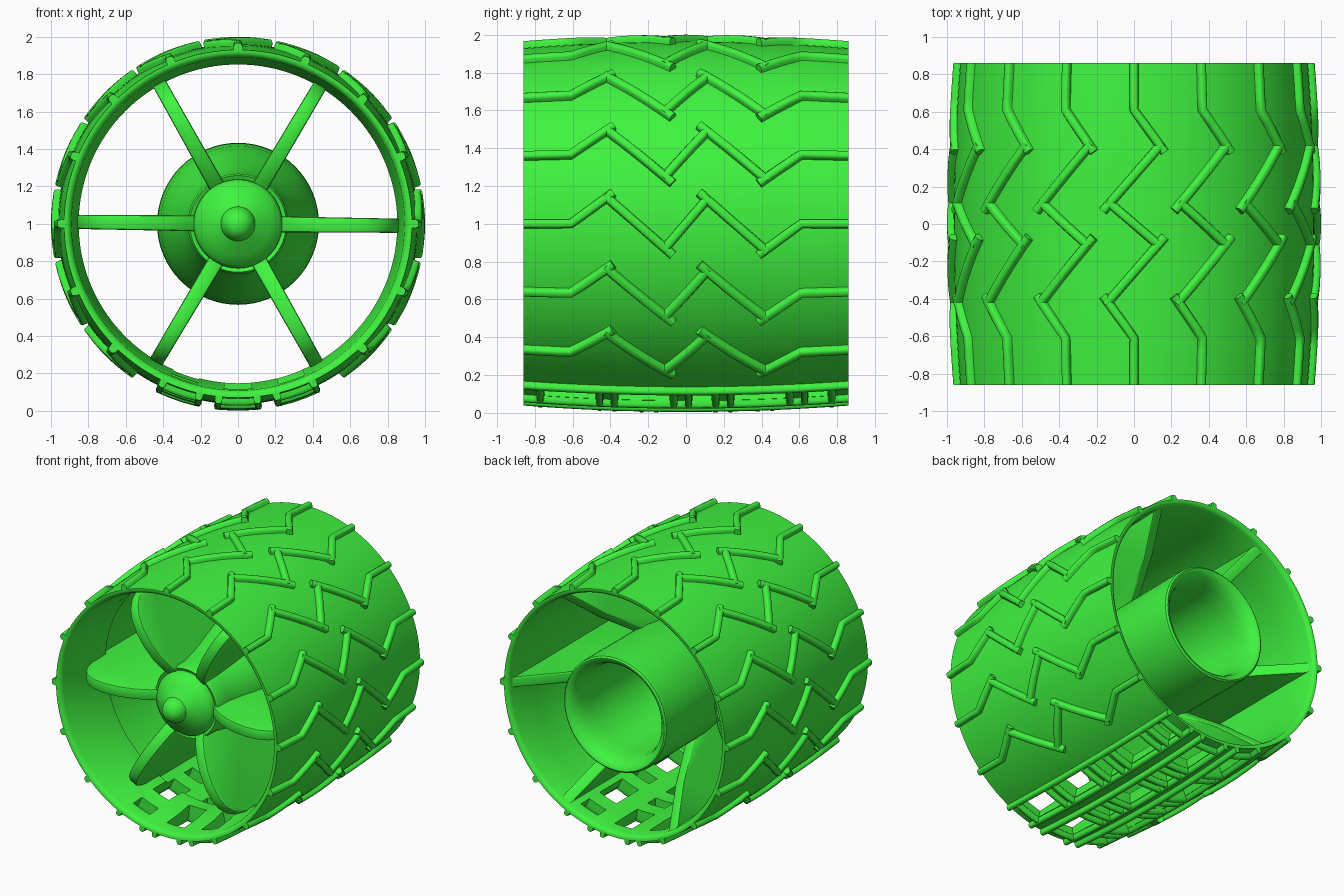
import bpy, bmesh
from math import sin, cos, pi, radians, hypot

if "Cube" in bpy.data.objects:
    bpy.data.objects.remove(bpy.data.objects["Cube"])

HALF = 0.86          # half width of the wheel along y
TREAD = 0.036        # tread height above the drum skin
green = bpy.data.materials.new("green")
green.diffuse_color = (0.05, 0.9, 0.05, 1)
green.use_nodes = True
green.node_tree.nodes["Principled BSDF"].inputs["Base Color"].default_value = green.diffuse_color


def crown(y):
    return 0.964 - 0.034 * (y / HALF) ** 2


def polar(r, a, y):
    return (r * cos(a), y, 1 + r * sin(a))


def finish(bm, name, angle=35):
    bmesh.ops.remove_doubles(bm, verts=bm.verts, dist=1e-5)
    bmesh.ops.recalc_face_normals(bm, faces=bm.faces)
    me = bpy.data.meshes.new(name)
    bm.to_mesh(me)
    bm.free()
    ob = bpy.data.objects.new(name, me)
    me.materials.append(green)
    bpy.context.collection.objects.link(ob)
    smooth(ob, angle)
    return ob


def smooth(ob, angle=35):
    bpy.ops.object.select_all(action='DESELECT')
    ob.select_set(True)
    bpy.context.view_layer.objects.active = ob
    bpy.ops.object.shade_smooth_by_angle(angle=radians(angle))


def lathe(name, profile, n, closed):
    """Revolve (radius, y) points round the axle."""
    bm = bmesh.new()
    rings = [[bm.verts.new(polar(r, 2 * pi * i / n, y)) for i in range(n)] for r, y in profile]
    pairs = list(zip(rings, rings[1:]))
    if closed:
        pairs.append((rings[-1], rings[0]))
    for p, q in pairs:
        for i in range(n):
            j = (i + 1) % n
            bm.faces.new((p[i], p[j], q[j], q[i]))
    return finish(bm, name)


SECTION = [(-1, -0.012), (-0.95, 0.5), (-0.75, 0.85), (-0.4, 1),
           (0.4, 1), (0.75, 0.85), (0.95, 0.5), (1, -0.012)]


def bar(bm, pts, phi, w):
    """Raised strip along (y, arc offset) points, hugging the crowned drum."""
    path = []
    for (y0, s0), (y1, s1) in zip(pts, pts[1:]):
        n = max(2, int(hypot(y1 - y0, s1 - s0) / 0.06))
        path += [(y0 + (y1 - y0) * i / n, s0 + (s1 - s0) * i / n) for i in range(n)]
    path.append(pts[-1])
    rings = []
    for i, (y, s) in enumerate(path):
        a, b = path[max(i - 1, 0)], path[min(i + 1, len(path) - 1)]
        dy, ds = b[0] - a[0], b[1] - a[1]
        d = hypot(dy, ds)
        ring = []
        for u, h in SECTION:
            yy = max(-HALF, min(HALF, y - u * w / 2 * ds / d))
            ss = s + u * w / 2 * dy / d
            r = crown(yy) + (h * TREAD if h > 0 else h)
            ring.append(bm.verts.new(polar(r, phi + ss / 0.97, yy)))
        rings.append(ring)
    m = len(SECTION)
    for p, q in zip(rings, rings[1:]):
        for i in range(m):
            j = (i + 1) % m
            bm.faces.new((p[i], p[j], q[j], q[i]))
    bm.faces.new(rings[0])
    bm.faces.new(rings[-1])


# drum: crowned skin with rounded lips and a stiffening ring near the front
outer = [(crown(y), y) for y in [-HALF + 2 * HALF * i / 16 for i in range(17)]]
inner = [(0.915, 0.86), (0.9, 0.85), (0.892, 0.83), (0.885, 0.6), (0.885, -0.34), (0.856, -0.37),
         (0.852, -0.5), (0.872, -0.6), (0.89, -0.83), (0.9, -0.85), (0.915, -0.86)]
drum = lathe("drum", outer + inner, 128, True)

# slots: three rows of openings along the bottom of the drum
S, L = 0.1, 0.27
rows = {-19: [S, L, S, L, L], 0: [L, S, L, S, L], 19: [L, L, S, L, S]}
bm = bmesh.new()
tread = bmesh.new()
for deg, lens in rows.items():
    phi = radians(270 + deg)
    gap = (2 * HALF - 0.1 - sum(lens)) / len(lens)
    y = -HALF + 0.05 + gap / 2
    for ln in lens:
        corners = []
        for yy in (y, y + ln):
            for r, k in ((0.8, -1), (0.8, 1), (1.1, 1), (1.1, -1)):
                corners.append(bm.verts.new(polar(r, phi + k * radians(4.8), yy)))
        a, b = corners[:4], corners[4:]
        bm.faces.new(a)
        bm.faces.new(b)
        for i in range(4):
            j = (i + 1) % 4
            bm.faces.new((a[i], a[j], b[j], b[i]))
        # cross ribs at both ends of each opening
        for yy in (y - 0.022, y + ln + 0.022):
            bar(tread, [(yy, -0.1), (yy, 0.1)], phi, 0.04)
        y += ln + gap
    # rails on either side of the row
    for k in (-1, 1):
        bar(tread, [(-HALF, 0), (HALF, 0)], phi + k * radians(6.3), 0.042)
cutter = finish(bm, "slot_cutter")
cutter.hide_render = True
finish(tread, "slot_rails", 50)

mod = drum.modifiers.new("slots", 'BOOLEAN')
mod.operation = 'DIFFERENCE'
mod.solver = 'EXACT'
mod.object = cutter
bpy.context.view_layer.objects.active = drum
bpy.ops.object.modifier_apply(modifier="slots")
bpy.data.objects.remove(cutter)
smooth(drum)

# zigzag treads: each bar runs past the corner; the bottom three places hold the slots
zig = [[(-HALF, 0), (-0.61, 0), (-0.385, 0.165)],
       [(-0.43, 0.15), (-0.07, -0.165)],
       [(-0.12, -0.14), (0.12, 0.14)],
       [(0.07, 0.165), (0.43, -0.15)],
       [(0.385, -0.165), (0.61, 0), (HALF, 0)]]
bm = bmesh.new()
for k in range(16):
    if k in (11, 12, 13):
        continue
    for seg in zig:
        bar(bm, seg, k * pi / 8, 0.05)
finish(bm, "zigzag_treads", 50)

# hub: nub on a conical cap, flared body and open rear barrel with a funnel mouth
lathe("hub", [(0, -0.845), (0.04, -0.838), (0.07, -0.815), (0.088, -0.775), (0.092, -0.755),
              (0.17, -0.705), (0.22, -0.665), (0.236, -0.64), (0.238, -0.615), (0.258, -0.625),
              (0.268, -0.605), (0.27, -0.5), (0.3, -0.35), (0.37, -0.1), (0.415, 0.06), (0.43, 0.2),
              (0.433, 0.82), (0.43, 0.85), (0.418, 0.86), (0.4, 0.855), (0.37, 0.82),
              (0.35, 0.76), (0.34, 0.66), (0.33, 0.1), (0.3, -0.05),
              (0.2, -0.18), (0, -0.22)], 64, False)

# spokes: radial blades leaning slightly, rounded at the front with a slanted rear edge
blade = [(0.2, -0.6), (0.27, -0.66), (0.37, -0.715), (0.48, -0.75), (0.59, -0.763), (0.69, -0.752),
         (0.76, -0.72), (0.815, -0.665), (0.85, -0.59), (0.868, -0.49), (0.89, -0.3),
         (0.9, 0.2), (0.896, 0.82), (0.64, 0.54), (0.4, 0.24), (0.3, -0.2)]
for k in range(6):
    a = k * pi / 3
    bm = bmesh.new()
    sides = []
    for t in (-1, 1):
        row = []
        for r, y in blade:
            h = t * (0.044 - 0.007 * r) - 0.012 * r
            row.append(bm.verts.new((r * cos(a) - h * sin(a), y, 1 + r * sin(a) + h * cos(a))))
        sides.append(row)
    n = len(blade)
    caps = [bm.faces.new(s) for s in sides]
    for i in range(n):
        j = (i + 1) % n
        bm.faces.new((sides[0][i], sides[0][j], sides[1][j], sides[1][i]))
    rim = list({e for f in caps for e in f.edges})
    bmesh.ops.bevel(bm, geom=rim, offset=0.012, segments=2, affect='EDGES', profile=0.5)
    finish(bm, f"spoke_{k + 1}", 40)
